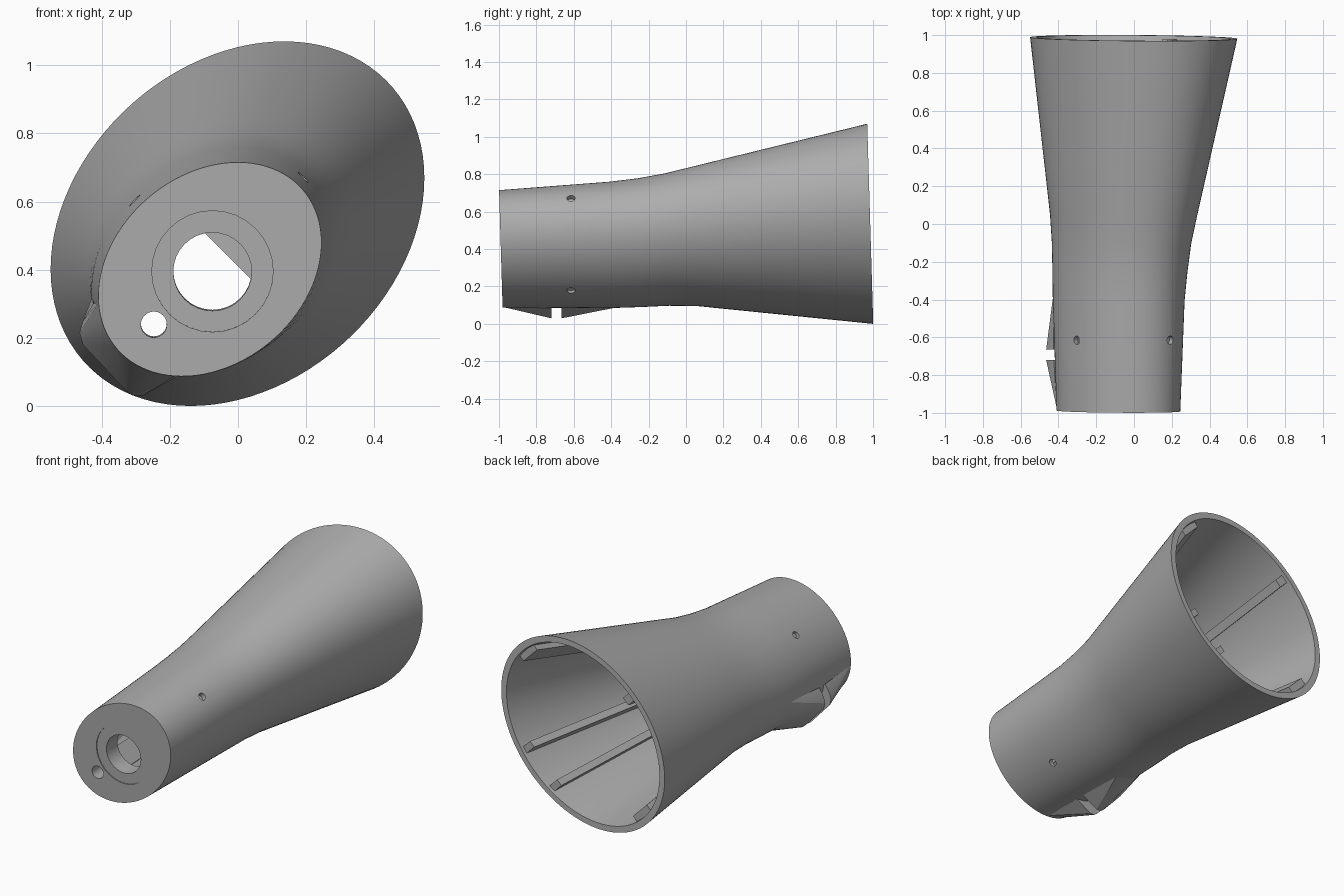
import bpy
import bmesh
from math import acos, cos, pi, radians
from mathutils import Vector

cube = bpy.data.objects.get("Cube")
if cube:
    bpy.data.objects.remove(cube, do_unlink=True)

grey = bpy.data.materials.new("matte grey")
grey.use_nodes = True
colour = (0.42, 0.42, 0.42, 1)
grey.diffuse_color = colour
grey.node_tree.nodes["Principled BSDF"].inputs["Base Color"].default_value = colour

SEG = 96
WALL = 0.035
SKEW = acos(0.25)      # leans the oval cross-section to the upper +x side
TILT = 0.03            # lean of the end planes
# Stations along the housing: y, x min, x max, z min, z max
STATIONS = [
    (-0.99, -0.41, 0.245, 0.087, 0.715),
    (-0.4, -0.43, 0.268, 0.085, 0.76),
    (-0.25, -0.432, 0.283, 0.09, 0.778),
    (-0.1, -0.435, 0.303, 0.097, 0.805),
    (0.05, -0.445, 0.335, 0.095, 0.842),
    (0.985, -0.55, 0.547, 0.0, 1.07),
]
MAJOR = Vector((1, 0, 1)).normalized()
MINOR = Vector((1, 0, -1)).normalized()


def oval_point(station, t, inset=0.0, y=None):
    sy, x0, x1, z0, z1 = station
    dz = ((z1 - z0) / 2 - inset) * cos(t - SKEW)
    return Vector(((x0 + x1) / 2 + ((x1 - x0) / 2 - inset) * cos(t),
                   (sy if y is None else y) - TILT * dz,
                   (z0 + z1) / 2 + dz))


def station_at(y):
    for a, b in zip(STATIONS, STATIONS[1:]):
        if y <= b[0]:
            f = (y - a[0]) / (b[0] - a[0])
            return tuple(p + (q - p) * f for p, q in zip(a, b))
    return STATIONS[-1]


def finish(name, bm, smooth=None):
    bmesh.ops.recalc_face_normals(bm, faces=bm.faces[:])
    mesh = bpy.data.meshes.new(name)
    bm.to_mesh(mesh)
    bm.free()
    mesh.materials.append(grey)
    ob = bpy.data.objects.new(name, mesh)
    bpy.context.collection.objects.link(ob)
    if smooth:
        shade(ob, smooth)
    return ob


def activate(ob):
    bpy.ops.object.select_all(action='DESELECT')
    ob.select_set(True)
    bpy.context.view_layer.objects.active = ob


def shade(ob, angle):
    activate(ob)
    bpy.ops.object.shade_smooth_by_angle(angle=radians(angle))


def loft(name, rings, smooth=None):
    bm = bmesh.new()
    loops = [[bm.verts.new(p) for p in ring] for ring in rings]
    n = len(loops[0])
    for a, b in zip(loops, loops[1:]):
        for i in range(n):
            j = (i + 1) % n
            bm.faces.new((a[i], a[j], b[j], b[i]))
    bm.faces.new(loops[0])
    bm.faces.new(loops[-1])
    return finish(name, bm, smooth)


def hull(name, points, smooth=None):
    bm = bmesh.new()
    for p in points:
        bm.verts.new(p)
    out = bmesh.ops.convex_hull(bm, input=bm.verts[:])
    spare = {g for g in out["geom_interior"] + out["geom_unused"]
             if isinstance(g, bmesh.types.BMVert)}
    bmesh.ops.delete(bm, geom=list(spare), context='VERTS')
    return finish(name, bm, smooth)


def drill(target, centre, axis, radius, depth):
    bpy.ops.mesh.primitive_cylinder_add(vertices=32, radius=radius, depth=depth, location=centre)
    cutter = bpy.context.object
    cutter.name = "hole_cutter"
    cutter.hide_render = True
    cutter.rotation_mode = 'QUATERNION'
    cutter.rotation_quaternion = Vector(axis).to_track_quat('Z', 'Y')
    activate(target)
    mod = target.modifiers.new("hole", 'BOOLEAN')
    mod.operation = 'DIFFERENCE'
    mod.solver = 'EXACT'
    mod.object = cutter
    bpy.ops.object.modifier_apply(modifier=mod.name)
    bpy.data.objects.remove(cutter, do_unlink=True)


# Flared hollow housing, closed at the front by a thick plate
angles = [2 * pi * i / SEG for i in range(SEG)]
outer = [[oval_point(s, t) for t in angles] for s in STATIONS]
inner = [[oval_point(s, t, WALL, -0.88 if s is STATIONS[0] else None) for t in angles]
         for s in STATIONS]
housing = loft("housing", outer + inner[::-1])

# Front bore with shallow seat, and cable hole
front_axis = (0, 1, TILT)
drill(housing, (-0.075, -0.99, 0.395), front_axis, 0.178, 0.012)
drill(housing, (-0.075, -0.95, 0.395), front_axis, 0.115, 0.4)
drill(housing, (-0.247, -0.95, 0.24), front_axis, 0.038, 0.4)

# Screw holes around the neck
for x, z, axis in ((0.2, 0.68, MAJOR), (-0.31, 0.61, MINOR), (0.09, 0.175, MINOR)):
    drill(housing, (x, -0.615, z), axis, 0.022, 0.16)
shade(housing, 25)

# Split wedge-shaped latch on the lower -x side
PEAK = [(-0.425, 0.30), (-0.455, 0.25), (-0.465, 0.215), (-0.455, 0.18),
        (-0.33, 0.045), (-0.31, 0.03), (-0.28, 0.03), (-0.18, 0.085)]
for name, tip_y, peak_y in (("front_latch", -0.985, -0.72), ("rear_latch", -0.38, -0.665)):
    mid = SKEW / 2 + pi
    arc = [oval_point(station_at(tip_y), mid + (i - 6) * 0.1, 0.002) for i in range(13)]
    hull(name, arc + [Vector((x, peak_y, z)) for x, z in PEAK], 20)


# Lengthwise rails on the inner wall
def rail(name, t, inward, width, height):
    side = Vector((inward.z, 0, -inward.x))
    rings = []
    for s in STATIONS:
        y = min(max(s[0], -0.88), 0.965)
        p = oval_point(s, t, WALL, y)
        rings.append([p + side * a * width / 2 + inward * h
                      for a, h in ((-1, -0.015), (1, -0.015), (1, height), (-1, height))])
    loft(name, rings)


half = SKEW / 2
rail("upper_right_rail", half, -MAJOR, 0.13, 0.045)
rail("lower_left_rail", half + pi, MAJOR, 0.13, 0.045)
rail("upper_left_rail", half + pi / 2, MINOR, 0.05, 0.07)
for label, shift in (("a", -0.23), ("b", 0.23)):
    rail("lower_right_rail_" + label, half - pi / 2 + shift, -MINOR, 0.04, 0.07)

# Screw block inside the neck
centre = Vector((-0.08, 0, 0.40))
hull("screw_block", [centre + MAJOR * u + MINOR * v + Vector((0, y, 0))
                     for u, v in ((0.064, 0.15), (0.064, -0.15), (0.28, 0.14),
                                  (0.28, -0.14), (0.34, 0.05), (0.34, -0.05))
                     for y in (-0.86, -0.5)])
